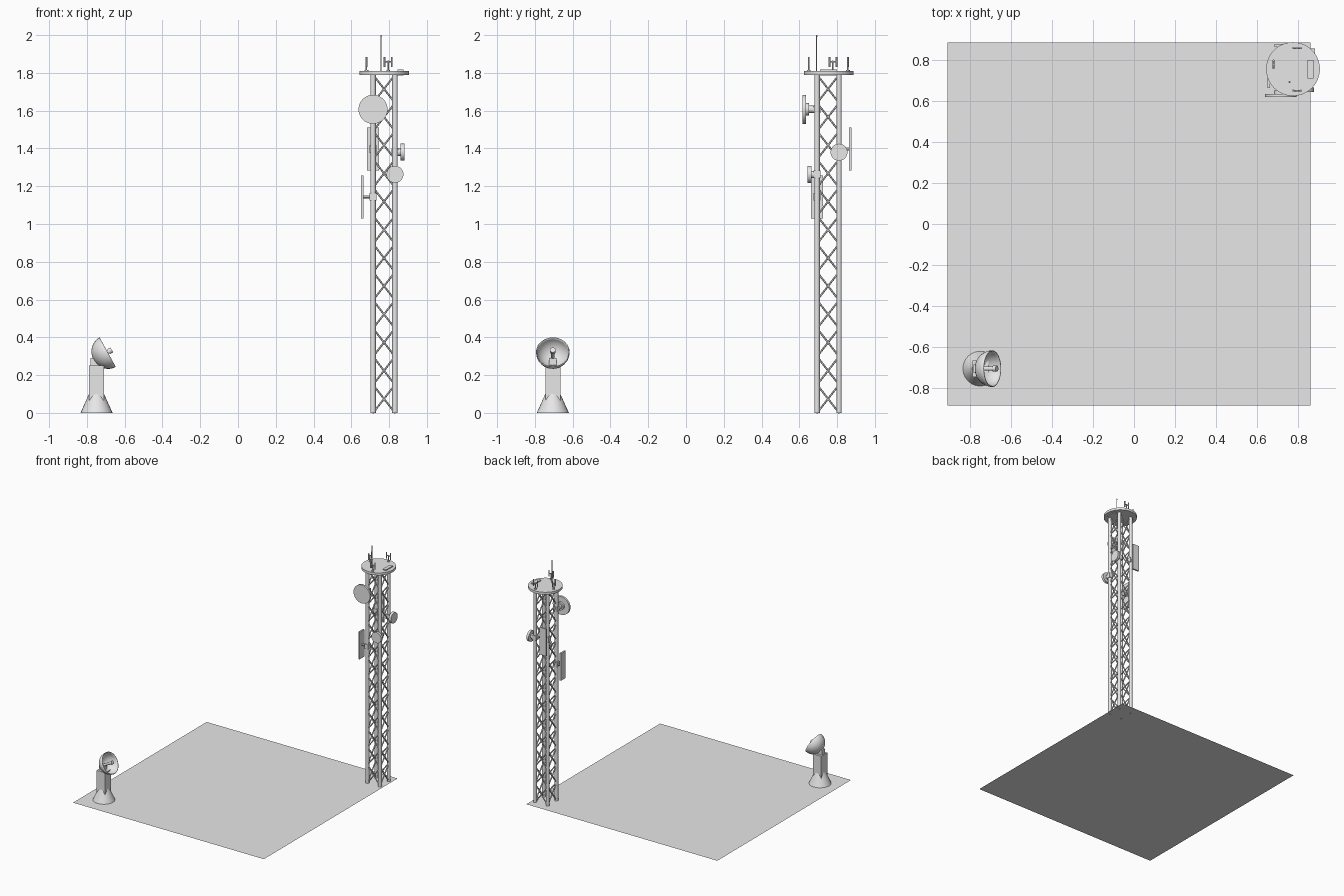
import bpy, bmesh, math
from mathutils import Vector, Matrix

cube = bpy.data.objects.get("Cube")
if cube:
    bpy.data.objects.remove(cube, do_unlink=True)

grey = bpy.data.materials.new("light_grey")
grey.use_nodes = True
grey.diffuse_color = (0.8, 0.8, 0.8, 1)
grey.node_tree.nodes["Principled BSDF"].inputs["Base Color"].default_value = (0.8, 0.8, 0.8, 1)


def finish(name, bm):
    mesh = bpy.data.meshes.new(name)
    bm.to_mesh(mesh)
    bm.free()
    mesh.materials.append(grey)
    mesh.shade_smooth()
    mesh.set_sharp_from_angle(angle=math.radians(30))
    obj = bpy.data.objects.new(name, mesh)
    bpy.context.collection.objects.link(obj)
    return obj


def add_rod(bm, a, b, r1, r2=None, sides=12):
    a, b = Vector(a), Vector(b)
    turn = (b - a).to_track_quat('Z', 'Y').to_matrix().to_4x4()
    bmesh.ops.create_cone(bm, cap_ends=True, segments=sides, radius1=r1,
                          radius2=r1 if r2 is None else r2, depth=(b - a).length,
                          matrix=Matrix.Translation((a + b) / 2) @ turn)


def add_box(bm, centre, size):
    bmesh.ops.create_cube(bm, size=1, matrix=Matrix.Translation(centre) @ Matrix.Diagonal((*size, 1)))


def rod(name, a, b, r1, r2=None, sides=24):
    bm = bmesh.new()
    add_rod(bm, a, b, r1, r2, sides)
    return finish(name, bm)


def box(name, centre, size):
    bm = bmesh.new()
    add_box(bm, centre, size)
    return finish(name, bm)


# Ground sheet
bm = bmesh.new()
bmesh.ops.create_grid(bm, x_segments=1, y_segments=1, size=0.885,
                      matrix=Matrix.Translation((-0.025, 0, 0)))
finish("ground", bm)

# Lattice tower: four legs and crossed braces
CX, CY, HALF, DECK = 0.773, 0.752, 0.058, 1.79
corners = [Vector((CX + sx * HALF, CY + sy * HALF, 0))
           for sx, sy in ((-1, -1), (1, -1), (1, 1), (-1, 1))]
front_left, front_right, back_right, back_left = corners
for i, c in enumerate(corners):
    rod(f"tower_leg_{i + 1}", c, c + Vector((0, 0, DECK)), 0.0145, sides=16)

PANELS = 12
bm = bmesh.new()
for i, c in enumerate(corners):
    d = corners[(i + 1) % 4]
    for k in range(PANELS):
        low = Vector((0, 0, DECK * k / PANELS))
        high = Vector((0, 0, DECK * (k + 1) / PANELS))
        add_rod(bm, c + low, d + high, 0.005, sides=6)
        add_rod(bm, d + low, c + high, 0.005, sides=6)
finish("tower_braces", bm)

# Top platform and equipment box
rod("platform", (0.775, 0.755, DECK), (0.775, 0.755, 1.81), 0.131, sides=48)
box("equipment_box", (0.86, 0.755, 1.802), (0.03, 0.09, 0.034))

# Whip aerial
rod("whip_aerial", (0.758, 0.692, 1.81), (0.758, 0.692, 1.995), 0.0025, sides=8)
bm = bmesh.new()
bmesh.ops.create_uvsphere(bm, u_segments=10, v_segments=6, radius=0.005,
                          matrix=Matrix.Translation((0.758, 0.692, 1.995)))
finish("whip_tip", bm)


# Twin aerials: a post, a crossbar and two uprights
def twin_aerial(name, x, y, along):
    p, w = Vector((x, y, 0)), Vector(along)
    up = lambda z: Vector((0, 0, z))
    bm = bmesh.new()
    add_rod(bm, p + up(1.81), p + up(1.865), 0.004)
    add_rod(bm, p + up(1.81), p + up(1.816), 0.01)
    add_rod(bm, p - w * 0.018 + up(1.858), p + w * 0.018 + up(1.858), 0.004)
    for s in (-1, 1):
        add_rod(bm, p + w * s * 0.019 + up(1.832), p + w * s * 0.019 + up(1.885), 0.005)
    finish(name, bm)


twin_aerial("twin_aerial_back", 0.795, 0.857, (1, 0, 0))
twin_aerial("twin_aerial_front", 0.795, 0.65, (1, 0, 0))
twin_aerial("twin_aerial_side", 0.68, 0.778, (0, 1, 0))


# Drum dishes fixed to a leg, facing outwards
def drum_dish(name, leg, z, out, radius, near, far):
    p, o = leg + Vector((0, 0, z)), Vector(out)
    bm = bmesh.new()
    add_rod(bm, p + o * near, p + o * far, radius, sides=32)
    add_rod(bm, p + o * (near - 0.016), p + o * near, radius * 0.42, sides=24)
    add_rod(bm, p, p + o * near, radius * 0.25)
    add_box(bm, p, (0.036, 0.036, 0.04))
    finish(name, bm)


drum_dish("large_dish", front_left, 1.607, (0, -1, 0), 0.077, 0.06, 0.076)
drum_dish("small_front_dish", front_right, 1.263, (0, -1, 0), 0.045, 0.029, 0.05)
drum_dish("small_side_dish", back_right, 1.38, (1, 0, 0), 0.045, 0.03, 0.05)


# Flat panel aerials on brackets
def panel_aerial(name, leg, z, out, size, reach):
    p, o = leg + Vector((0, 0, z)), Vector(out)
    bm = bmesh.new()
    add_box(bm, p + o * reach, size)
    add_rod(bm, p, p + o * reach, 0.008)
    add_box(bm, p, (0.036, 0.036, 0.04))
    finish(name, bm)


panel_aerial("side_panel_aerial", front_left, 1.144, (-1, 0, 0), (0.013, 0.062, 0.228), 0.058)
panel_aerial("back_panel_aerial", back_left, 1.397, (0, 1, 0), (0.062, 0.013, 0.228), 0.06)

# Ground dish pedestal
PX, PY = -0.749, -0.705
rod("pedestal_base", (PX, PY, 0), (PX, PY, 0.1), 0.085, 0.04)
box("pedestal_column", (PX, PY, 0.15), (0.078, 0.08, 0.2))
box("dish_neck", (-0.757, PY, 0.265), (0.048, 0.04, 0.05))

# Tilted bowl, spun from a quarter arc
aim = Vector((0.877, 0, 0.48)).normalized()
centre = Vector((-0.69, PY, 0.3215))
turn = aim.to_track_quat('Z', 'Y').to_matrix().to_4x4()
bm = bmesh.new()
arc = [bm.verts.new((0.0875 * math.sin(t), 0, -0.083 * math.cos(t)))
       for t in (math.pi / 2 * i / 8 for i in range(9))]
edges = [bm.edges.new(pair) for pair in zip(arc, arc[1:])]
bmesh.ops.spin(bm, geom=arc + edges, cent=(0, 0, 0), axis=(0, 0, 1),
               angle=math.tau, steps=24, use_duplicate=False)
bmesh.ops.remove_doubles(bm, verts=bm.verts, dist=0.0005)
bmesh.ops.recalc_face_normals(bm, faces=bm.faces)
bm.transform(Matrix.Translation(centre) @ turn)
bowl = finish("dish_bowl", bm)
shell = bowl.modifiers.new("shell", 'SOLIDIFY')
shell.thickness = 0.004
shell.offset = 0

# Feed horn in the bowl
rod("feed_stem", centre - aim * 0.08, centre + aim * 0.012, 0.01, sides=16)
rod("feed_head", centre + aim * 0.006, centre + aim * 0.025, 0.015, sides=16)
